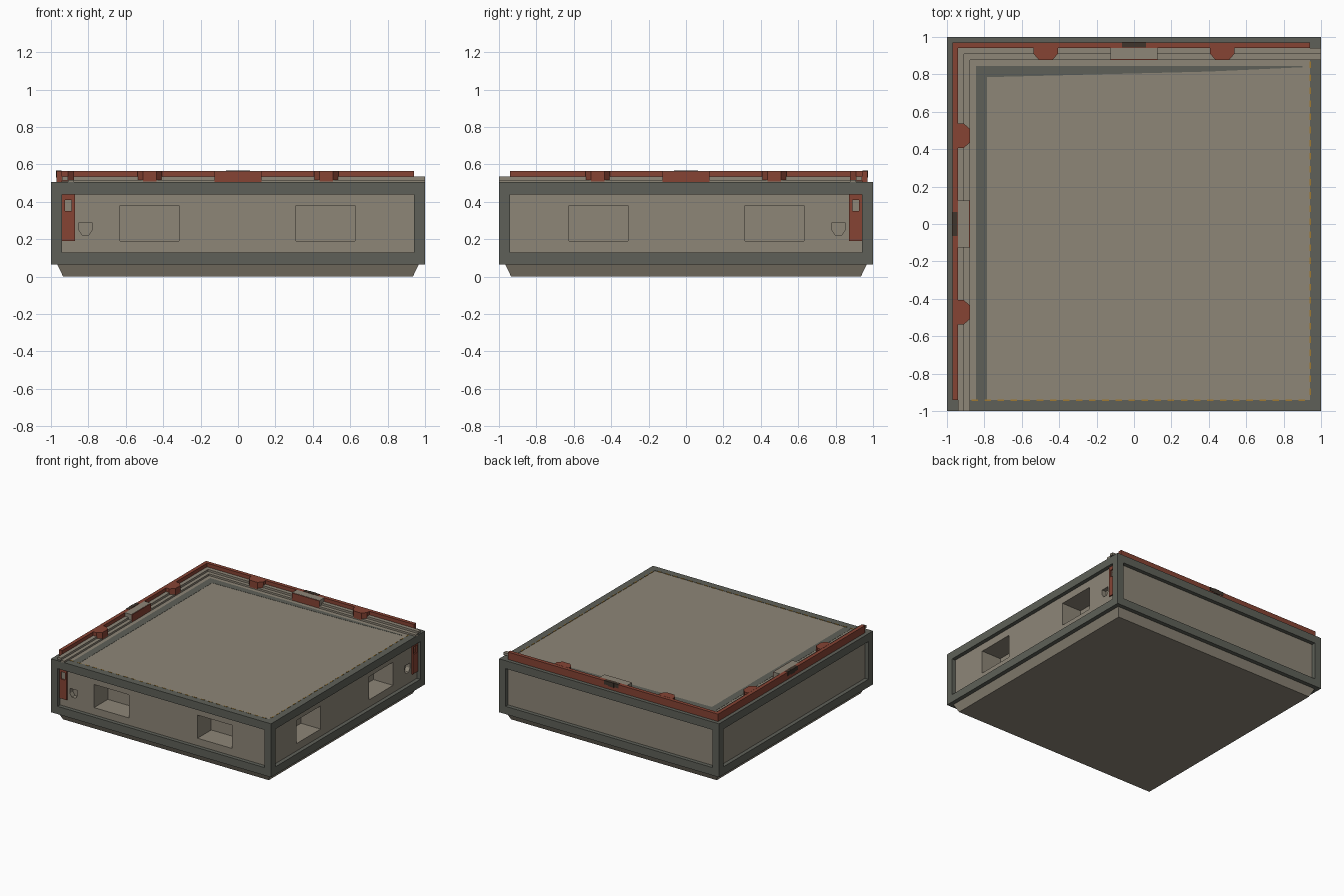
import bpy, bmesh
from mathutils import Matrix

if "Cube" in bpy.data.objects:
    bpy.data.objects.remove(bpy.data.objects["Cube"])


def material(name, rgb):
    m = bpy.data.materials.new(name)
    m.diffuse_color = (*rgb, 1)
    m.use_nodes = True
    m.node_tree.nodes["Principled BSDF"].inputs["Base Color"].default_value = m.diffuse_color
    return m


TAUPE = material("taupe panel", (0.27, 0.24, 0.187))
GREY = material("dark grey frame", (0.113, 0.118, 0.098))
RED = material("rust red trim", (0.24, 0.057, 0.034))
BROWN = material("dark brown latch", (0.05, 0.035, 0.025))
YELLOW = material("amber line", (0.35, 0.19, 0.03))

# Reflection about the diagonal: front -> right side, back -> left side
DIAGONAL = Matrix(((0, -1, 0, 0), (-1, 0, 0, 0), (0, 0, 1, 0), (0, 0, 0, 1)))


def prism(bm, outline, lo, hi, axis="z"):
    """Extrude a 2D outline along z (outline is x,y) or along y (outline is x,z)."""
    def pt(p, t):
        return (p[0], p[1], t) if axis == "z" else (p[0], t, p[1])
    a = [bm.verts.new(pt(p, lo)) for p in outline]
    b = [bm.verts.new(pt(p, hi)) for p in outline]
    faces = [bm.faces.new(a), bm.faces.new(b)]
    n = len(a)
    for i in range(n):
        j = (i + 1) % n
        faces.append(bm.faces.new((a[i], a[j], b[j], b[i])))
    bmesh.ops.recalc_face_normals(bm, faces=faces)


def box(bm, x0, x1, y0, y1, z0, z1):
    prism(bm, [(x0, y0), (x1, y0), (x1, y1), (x0, y1)], z0, z1)


def finish(name, bm, mat, both=False):
    """Turn the bmesh into an object; with both=True add its diagonal twin."""
    if both:
        twin = bmesh.ops.duplicate(bm, geom=bm.verts[:] + bm.edges[:] + bm.faces[:])["geom"]
        bmesh.ops.transform(bm, matrix=DIAGONAL,
                            verts=[g for g in twin if isinstance(g, bmesh.types.BMVert)])
        bmesh.ops.recalc_face_normals(bm, faces=bm.faces[:])
    me = bpy.data.meshes.new(name)
    bm.to_mesh(me)
    bm.free()
    me.materials.append(mat)
    ob = bpy.data.objects.new(name, me)
    bpy.context.collection.objects.link(ob)
    return ob


def boxes(name, mat, items, both=False):
    bm = bmesh.new()
    for it in items:
        box(bm, *it)
    return finish(name, bm, mat, both)


# Tapered base
bm = bmesh.new()
low = [bm.verts.new((x * 0.935, y * 0.935, 0)) for x, y in ((-1, -1), (1, -1), (1, 1), (-1, 1))]
top = [bm.verts.new((v.co.x / 0.935 * 0.968, v.co.y / 0.935 * 0.968, 0.07)) for v in low]
bm.faces.new(low)
bm.faces.new(top)
for i in range(4):
    j = (i + 1) % 4
    bm.faces.new((low[i], low[j], top[j], top[i]))
bmesh.ops.recalc_face_normals(bm, faces=bm.faces[:])
finish("base", bm, TAUPE)

# Solid body whose sides are the recessed panels and whose top is the floor
body = boxes("body", TAUPE, [(-0.968, 0.968, -0.968, 0.968, 0.068, 0.45)])
boxes("floor", TAUPE, [(-0.94, 0.94, -0.94, 0.94, 0.44, 0.503)])

# Cutters: two windows and a small shield-shaped socket, front and right
bm = bmesh.new()
for x0, x1 in ((-0.63, -0.315), (0.31, 0.625)):
    box(bm, x0, x1, -1.02, -0.79, 0.19, 0.38)
prism(bm, [(-0.85, 0.29), (-0.85, 0.25), (-0.832, 0.222), (-0.798, 0.222), (-0.78, 0.25), (-0.78, 0.29)],
      -1.02, -0.93, "y")
cutter = finish("opening_cutter", bm, TAUPE, True)
cutter.hide_render = True
cutter.hide_viewport = False
cutter.display_type = 'WIRE'


def cut(ob, tool):
    mod = ob.modifiers.new("cut", 'BOOLEAN')
    mod.operation = 'DIFFERENCE'
    mod.solver = 'EXACT'
    mod.object = tool
    bpy.context.view_layer.objects.active = ob
    bpy.ops.object.modifier_apply(modifier=mod.name)
    bpy.data.objects.remove(tool)


cut(body, cutter)

# Frame: four posts plus lower and upper bars on every side
frame = []
for sx in (-1, 1):
    for sy in (-1, 1):
        xs, ys = sorted((sx, sx * 0.94)), sorted((sy, sy * 0.94))
        frame.append((*xs, *ys, 0.066, 0.505))
for z0, z1 in ((0.066, 0.13), (0.44, 0.505)):
    for s in (-1, 1):
        e = sorted((s, s * 0.94))
        frame.append((-0.94, 0.94, *e, z0, z1))
        frame.append((*e, -0.94, 0.94, z0, z1))
boxes("frame", GREY, frame)

# Red corner plates with a small square socket
plate = boxes("corner_plate", RED, [(-0.94, -0.872, -0.978, -0.96, 0.19, 0.44)], True)
socket = boxes("socket_cutter", RED, [(-0.925, -0.89, -1.0, -0.968, 0.35, 0.41)], True)
socket.hide_render = True
cut(plate, socket)

# Raised trim along the back and left edges
boxes("trim_rail", RED, [(-0.97, 0.94, 0.94, 0.97, 0.5, 0.565)], True)
boxes("trim_step_upper", TAUPE, [(-0.94, 1.0, 0.908, 0.941, 0.515, 0.535)], True)
boxes("trim_step_lower", TAUPE, [(-0.908, 1.0, 0.878, 0.909, 0.5, 0.518)], True)

# Tapered clips on the rail
bm = bmesh.new()
for c in (-0.472, 0.472):
    prism(bm, [(c - 0.065, 0.942), (c - 0.065, 0.91), (c - 0.035, 0.876), (c + 0.035, 0.876),
               (c + 0.065, 0.91), (c + 0.065, 0.942)], 0.51, 0.566)
finish("trim_clip", bm, RED, True)

# Centre block with red face, and dark latch in the rail
boxes("centre_block", TAUPE, [(-0.125, 0.125, 0.882, 0.941, 0.503, 0.565)], True)
boxes("centre_block_face", RED, [(-0.125, 0.125, 0.877, 0.882, 0.503, 0.563)], True)
boxes("latch", BROWN, [(-0.065, -0.025, 0.945, 0.972, 0.535, 0.567),
                       (-0.025, 0.025, 0.943, 0.974, 0.53, 0.568),
                       (0.025, 0.065, 0.945, 0.972, 0.535, 0.567)], True)

# Dark bands set in the floor along the left and back
boxes("floor_band_left", GREY, [(-0.845, -0.785, -0.94, 0.845, 0.5, 0.5045)])
bm = bmesh.new()
prism(bm, [(-0.785, 0.785), (0.4, 0.815), (0.9, 0.838), (0.9, 0.845), (-0.785, 0.845)], 0.5, 0.5045)
finish("floor_band_back", bm, GREY)

# Broken amber line along the inside of the front and right rims
boxes("amber_line", YELLOW, [(-0.87 + i * 0.07, -0.835 + i * 0.07, -0.945, -0.938, 0.5, 0.507)
                             for i in range(26)], True)
